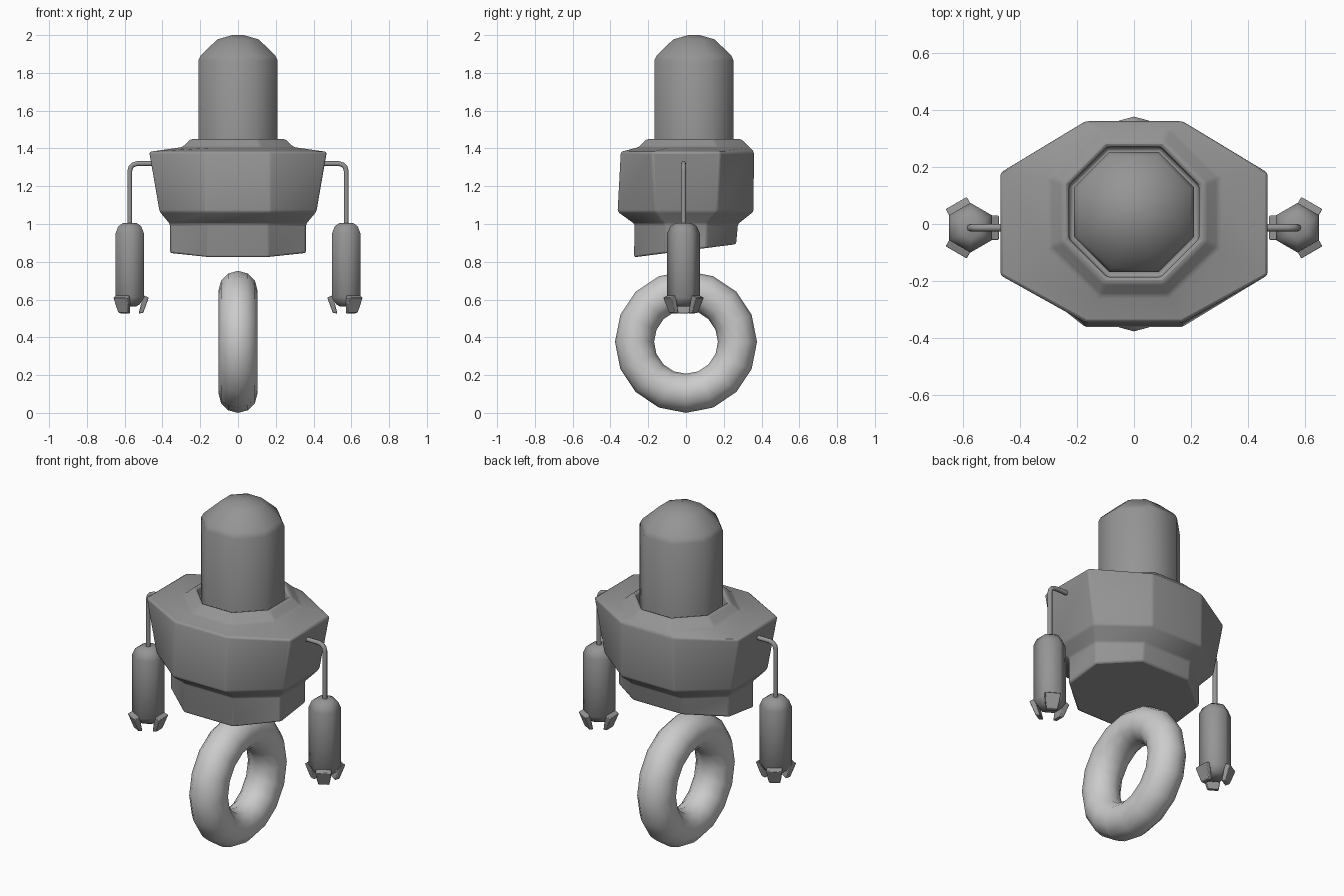
import bpy, bmesh
from math import pi, cos, sin, radians
from mathutils import Matrix, Vector

if "Cube" in bpy.data.objects:
    bpy.data.objects.remove(bpy.data.objects["Cube"])

ARM_Y = -0.013
HAND_X = 0.573


def grey(name, v):
    m = bpy.data.materials.new(name)
    m.diffuse_color = (v, v, v, 1)
    m.use_nodes = True
    m.node_tree.nodes["Principled BSDF"].inputs["Base Color"].default_value = m.diffuse_color
    return m


DARK, LIGHT = grey("dark_grey", 0.3), grey("light_grey", 0.98)


def finish(bm, name, angle=40, bevel=0, mirror=False, mat=DARK):
    bmesh.ops.recalc_face_normals(bm, faces=bm.faces)
    me = bpy.data.meshes.new(name)
    bm.to_mesh(me)
    bm.free()
    me.materials.append(mat)
    me.shade_smooth()
    me.set_sharp_from_angle(angle=radians(angle))
    ob = bpy.data.objects.new(name, me)
    bpy.context.collection.objects.link(ob)
    if bevel:
        b = ob.modifiers.new("bevel", 'BEVEL')
        b.width, b.segments = bevel, 2
        b.limit_method, b.angle_limit = 'ANGLE', radians(25)
    if mirror:
        ob.modifiers.new("mirror", 'MIRROR').use_axis[0] = True
    return ob


def loft(bm, rings):
    loops = [[bm.verts.new(p) for p in r] for r in rings]
    n = len(loops[0])
    for a, b in zip(loops, loops[1:]):
        for i in range(n):
            j = (i + 1) % n
            bm.faces.new((a[i], a[j], b[j], b[i]))
    bm.faces.new(loops[0])
    bm.faces.new(loops[-1])


def ngon(n, r, z, cx, cy, phase):
    return [(cx + r * cos(phase + 2 * pi * i / n),
             cy + r * sin(phase + 2 * pi * i / n), z) for i in range(n)]


def body_ring(hx, fx, y0, y1, s0, s1, z0, z1):
    # eight-sided section; height runs from z0 at the front to z1 at the back
    pts = [(hx, s0), (hx, s1), (fx, y1), (-fx, y1),
           (-hx, s1), (-hx, s0), (-fx, y0), (fx, y0)]
    return [(x, y, z0 + (z1 - z0) * (y - y0) / (y1 - y0)) for x, y in pts]


def neck_ring(a, z):
    return ngon(8, a / cos(pi / 8), z, 0, 0.042, -pi / 8)


# wheel
bm = bmesh.new()
R, r, N, M = 0.2725, 0.1035, 16, 12
grid = [[bm.verts.new((r * sin(2 * pi * j / M),
                       (R + r * cos(2 * pi * j / M)) * cos(2 * pi * i / N),
                       0.376 + (R + r * cos(2 * pi * j / M)) * sin(2 * pi * i / N)))
         for j in range(M)] for i in range(N)]
for i in range(N):
    for j in range(M):
        k, l = (i + 1) % N, (j + 1) % M
        bm.faces.new((grid[i][j], grid[k][j], grid[k][l], grid[i][l]))
finish(bm, "wheel", 80, mat=LIGHT)

# body with collar recess
bm = bmesh.new()
loft(bm, [
    body_ring(0.36, 0.16, -0.275, 0.265, -0.11, 0.11, 0.824, 0.893),
    body_ring(0.36, 0.16, -0.272, 0.275, -0.11, 0.11, 1.0, 1.0),
    body_ring(0.415, 0.17, -0.362, 0.357, -0.165, 0.165, 1.065, 1.065),
    body_ring(0.47, 0.17, -0.345, 0.36, -0.18, 0.18, 1.382, 1.382),
    body_ring(0.295, 0.12, -0.25, 0.335, -0.08, 0.165, 1.407, 1.407),
    neck_ring(0.249, 1.45),
    neck_ring(0.228, 1.45),
    neck_ring(0.226, 1.39),
])
finish(bm, "body", 48, bevel=0.016)

# domed head
bm = bmesh.new()
loft(bm, [neck_ring(a, z) for a, z in
          ((0.21, 1.37), (0.21, 1.865), (0.197, 1.893), (0.11, 1.977), (0.03, 2.0))])
finish(bm, "head", 60)

# bent arm rods
path = [(0.40, 1.32), (0.535, 1.32), (0.556, 1.313), (0.568, 1.3),
        (HAND_X, 1.28), (HAND_X, 0.98)]
bm = bmesh.new()
rings = []
for i, (x, z) in enumerate(path):
    a, b = path[max(i - 1, 0)], path[min(i + 1, len(path) - 1)]
    t = Vector((b[0] - a[0], 0, b[1] - a[1])).normalized()
    side = Vector((t.z, 0, -t.x))
    rings.append([Vector((x, ARM_Y, z)) + 0.013 * (side * cos(k * pi / 4)
                  + Vector((0, sin(k * pi / 4), 0))) for k in range(8)])
loft(bm, rings)
finish(bm, "arm_rod", 50, mirror=True)

# six-sided forearm capsules
bm = bmesh.new()
loft(bm, [ngon(6, rr, z, HAND_X, ARM_Y, pi / 6) for rr, z in
          ((0.035, 0.562), (0.062, 0.575), (0.087, 0.612),
           (0.087, 0.95), (0.07, 0.988), (0.042, 1.005))])
finish(bm, "forearm", 62, mirror=True)

# three claw fingers per hand, one pointing inward
bm = bmesh.new()
for k in range(3):
    turn = Matrix.Translation((HAND_X, ARM_Y, 0)) @ Matrix.Rotation(pi + k * 2 * pi / 3, 4, 'Z')
    section = [((0.047, 0.526), (0.072, 0.53), 0.029),
               ((0.058, 0.57), (0.084, 0.565), 0.037),
               ((0.072, 0.622), (0.101, 0.611), 0.043)]
    loft(bm, [[turn @ Vector((p[0], s, p[1])) for p, s in
               ((i, -w), (o, -w), (o, w), (i, w))] for i, o, w in section])
finish(bm, "fingers", 35, bevel=0.004, mirror=True)
